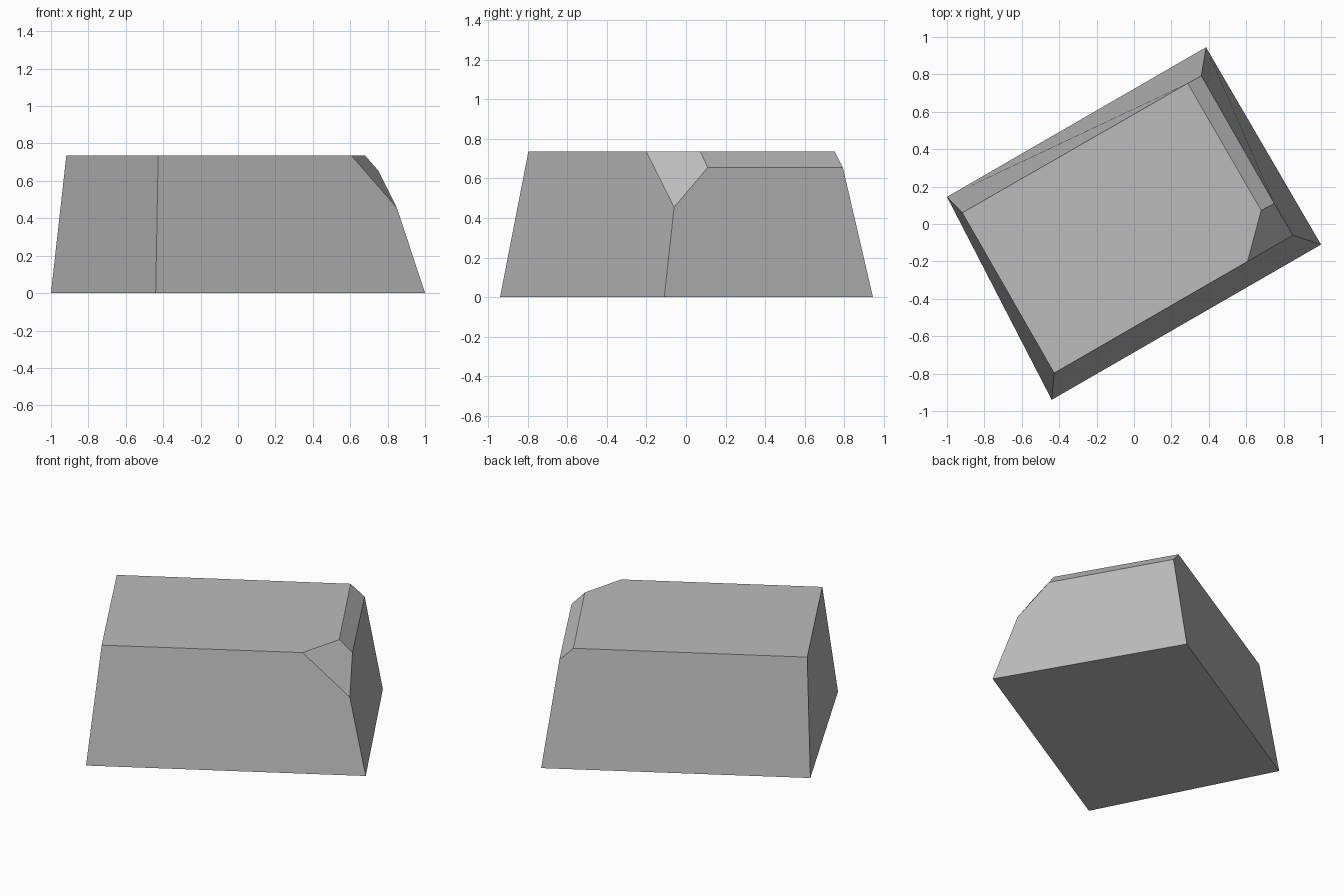
import bpy
import bmesh

cube = bpy.data.objects.get("Cube")
if cube:
    bpy.data.objects.remove(cube, do_unlink=True)

HEIGHT = 0.735    # flat top
BEVEL = 0.655     # lower edge of the bevelled side
CHIP = 0.455      # lowest point of the chipped corner

# Plain stone colour
stone = bpy.data.materials.new("stone grey")
stone.use_nodes = True
colour = (0.5, 0.5, 0.5, 1)
stone.diffuse_color = colour
stone.node_tree.nodes["Principled BSDF"].inputs["Base Color"].default_value = colour

bm = bmesh.new()


def corner(x, y, z):
    return bm.verts.new((x, y, z))


# Footprint corners
left0 = corner(-1, 0.145, 0)
front0 = corner(-0.44, -0.94, 0)
right0 = corner(1, -0.11, 0)
back0 = corner(0.385, 0.945, 0)

# Upper corners, with one side bevelled and one corner chipped
left1 = corner(-0.918, 0.06, HEIGHT)
front1 = corner(-0.427, -0.797, HEIGHT)
chip_front = corner(0.607, -0.2, HEIGHT)
chip_back = corner(0.68, 0.073, HEIGHT)
back1 = corner(0.287, 0.752, HEIGHT)
bevel_back = corner(0.36, 0.793, BEVEL)
bevel_chip = corner(0.75, 0.11, BEVEL)
chip_low = corner(0.85, -0.06, CHIP)

for face in (
    (left0, back0, right0, front0),                             # underside
    (left1, front1, chip_front, chip_back, back1),              # top
    (left0, front0, front1, left1),                             # left wall
    (front0, right0, chip_low, chip_front, front1),             # front wall
    (right0, back0, bevel_back, bevel_chip, chip_low),          # right wall
    (back0, left0, left1, back1, bevel_back),                   # back wall
    (bevel_chip, bevel_back, back1, chip_back),                 # bevel
    (chip_low, bevel_chip, chip_back, chip_front),              # chip
):
    bm.faces.new(face)
bmesh.ops.recalc_face_normals(bm, faces=bm.faces)

mesh = bpy.data.meshes.new("stone_block")
bm.to_mesh(mesh)
bm.free()
mesh.materials.append(stone)
block = bpy.data.objects.new("stone_block", mesh)
bpy.context.collection.objects.link(block)
